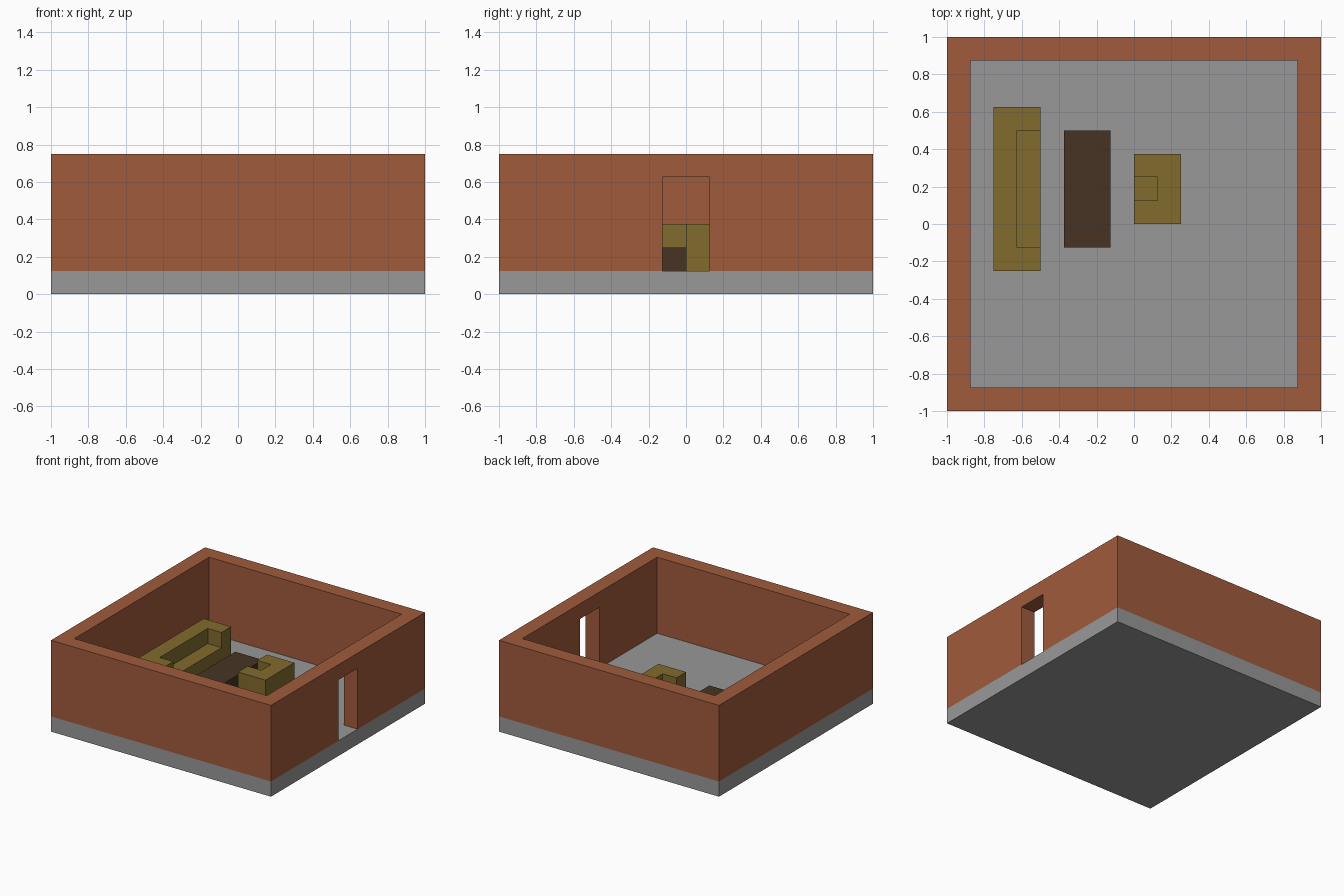
import bpy

if "Cube" in bpy.data.objects:
    bpy.data.objects.remove(bpy.data.objects["Cube"])

U = 0.125  # grid unit of the model


def material(name, rgb):
    lin = [((c / 255 + 0.055) / 1.055) ** 2.4 for c in rgb]
    m = bpy.data.materials.new(name)
    m.diffuse_color = (*lin, 1)
    m.use_nodes = True
    m.node_tree.nodes["Principled BSDF"].inputs["Base Color"].default_value = m.diffuse_color
    return m


def box(name, lo, hi, mat=None):
    """Box between two corners given in grid units."""
    mid = [(a + b) / 2 * U for a, b in zip(lo, hi)]
    bpy.ops.mesh.primitive_cube_add(size=1, location=mid)
    ob = bpy.context.object
    ob.name = ob.data.name = name
    ob.scale = [(b - a) * U for a, b in zip(lo, hi)]
    bpy.ops.object.transform_apply(location=True, rotation=False, scale=True)
    if mat:
        ob.data.materials.append(mat)
    return ob


def cut(ob, lo, hi):
    """Subtract a box from an object."""
    cutter = box("cutter", lo, hi)
    cutter.hide_render = True
    mod = ob.modifiers.new("cut", "BOOLEAN")
    mod.operation, mod.solver, mod.object = "DIFFERENCE", "EXACT", cutter
    bpy.context.view_layer.objects.active = ob
    bpy.ops.object.modifier_apply(modifier=mod.name)
    bpy.data.objects.remove(cutter)


brick = material("brick red", (160, 91, 60))
stone = material("floor grey", (152, 152, 152))
olive = material("olive fabric", (130, 107, 46))
wood = material("dark wood", (70, 52, 36))

# Floor slab
box("floor", (-8, -8, 0), (8, 8, 1), stone)

# Walls with open top and a doorway on the right
walls = box("walls", (-8, -8, 1), (8, 8, 6), brick)
cut(walls, (-7, -7, 0), (7, 7, 7))
cut(walls, (6, -1, 0), (9, 1, 5))

# Sofa along the left, seat open towards the table
sofa = box("sofa", (-6, -2, 1), (-4, 5, 3), olive)
cut(sofa, (-5, -1, 2), (-3, 4, 4))

# Coffee table
box("coffee_table", (-3, -1, 1), (-1, 4, 2), wood)

# Armchair facing the sofa
chair = box("armchair", (0, 0, 1), (2, 3, 3), olive)
cut(chair, (-1, 1, 2), (1, 2, 4))
